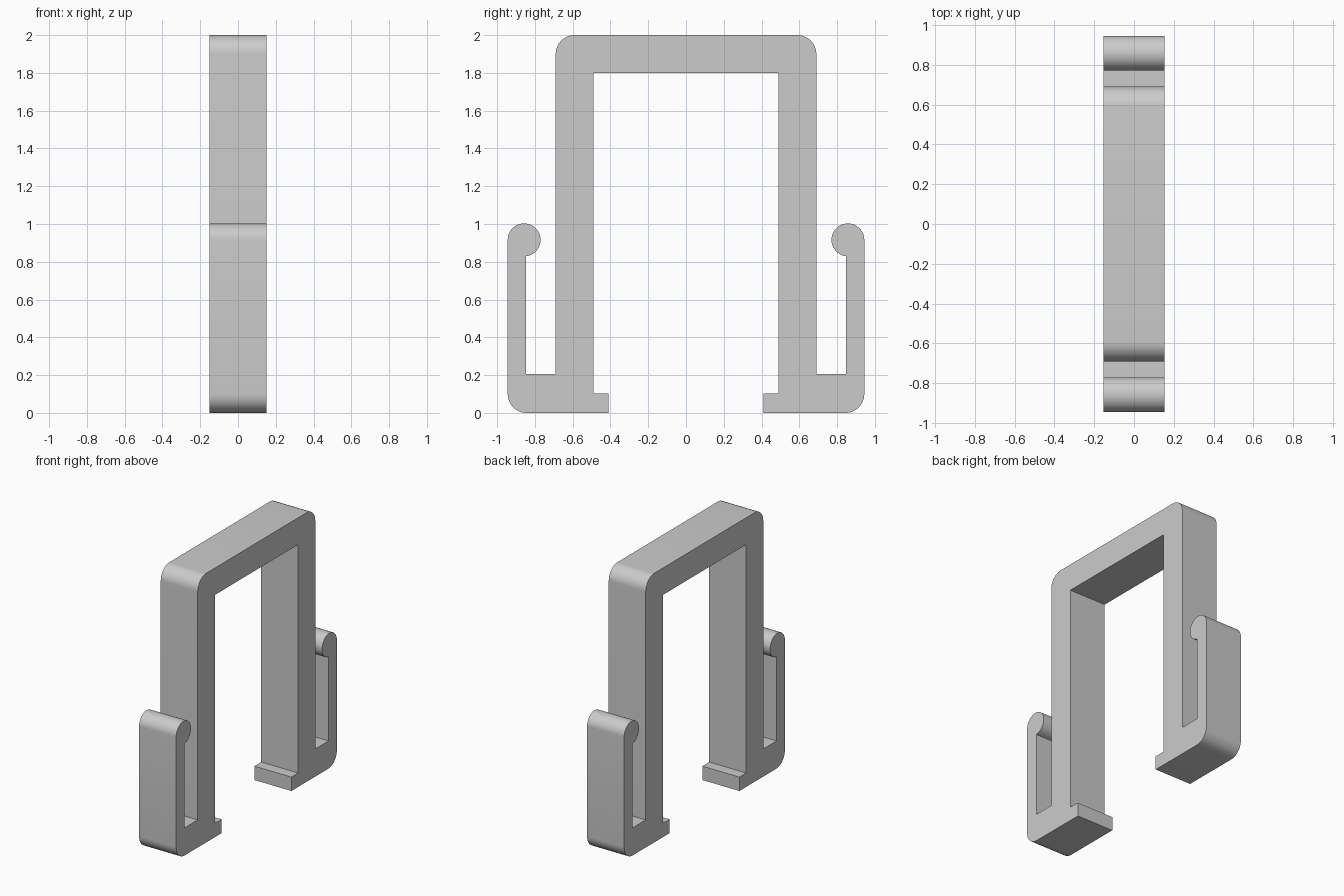
import bpy
import bmesh
from math import cos, sin, radians

old = bpy.data.objects.get("Cube")
if old:
    bpy.data.objects.remove(old, do_unlink=True)

HALF_WIDTH = 0.152


def arc(y, z, radius, start, end, steps):
    """Points along an arc, angles in degrees."""
    angles = [radians(start + (end - start) * i / steps) for i in range(steps + 1)]
    return [(y + radius * cos(a), z + radius * sin(a)) for a in angles]


# Plain grey material
grey = bpy.data.materials.new("plain grey")
grey.use_nodes = True
colour = (0.6, 0.6, 0.6, 1)
grey.diffuse_color = colour
grey.node_tree.nodes["Principled BSDF"].inputs["Base Color"].default_value = colour

# Half of the outline: frame corner, clip arm with round tip, foot, inner lip
half = arc(0.59, 1.9, 0.1, 90, 0, 12)
half += [(0.69, 0.205), (0.847, 0.205)]
half += arc(0.857, 0.916, 0.087, 263.4, 0, 32)
half += arc(0.844, 0.1, 0.1, 0, -90, 12)
half += [(0.41, 0), (0.41, 0.103), (0.49, 0.103), (0.49, 1.8)]

# Mirror the half to close the outline, then extrude it across the width
outline = half + [(-y, z) for y, z in reversed(half)]
bm = bmesh.new()
face = bm.faces.new([bm.verts.new((-HALF_WIDTH, y, z)) for y, z in outline])
result = bmesh.ops.extrude_face_region(bm, geom=[face], use_keep_orig=True)
moved = [v for v in result["geom"] if isinstance(v, bmesh.types.BMVert)]
bmesh.ops.translate(bm, verts=moved, vec=(2 * HALF_WIDTH, 0, 0))
bmesh.ops.recalc_face_normals(bm, faces=bm.faces)

mesh = bpy.data.meshes.new("clip_bracket")
bm.to_mesh(mesh)
bm.free()
mesh.materials.append(grey)
bracket = bpy.data.objects.new("clip_bracket", mesh)
bpy.context.collection.objects.link(bracket)

# Smooth the rounded corners and keep the square edges sharp
bpy.ops.object.select_all(action="DESELECT")
bracket.select_set(True)
bpy.context.view_layer.objects.active = bracket
bpy.ops.object.shade_smooth_by_angle(angle=radians(30))
